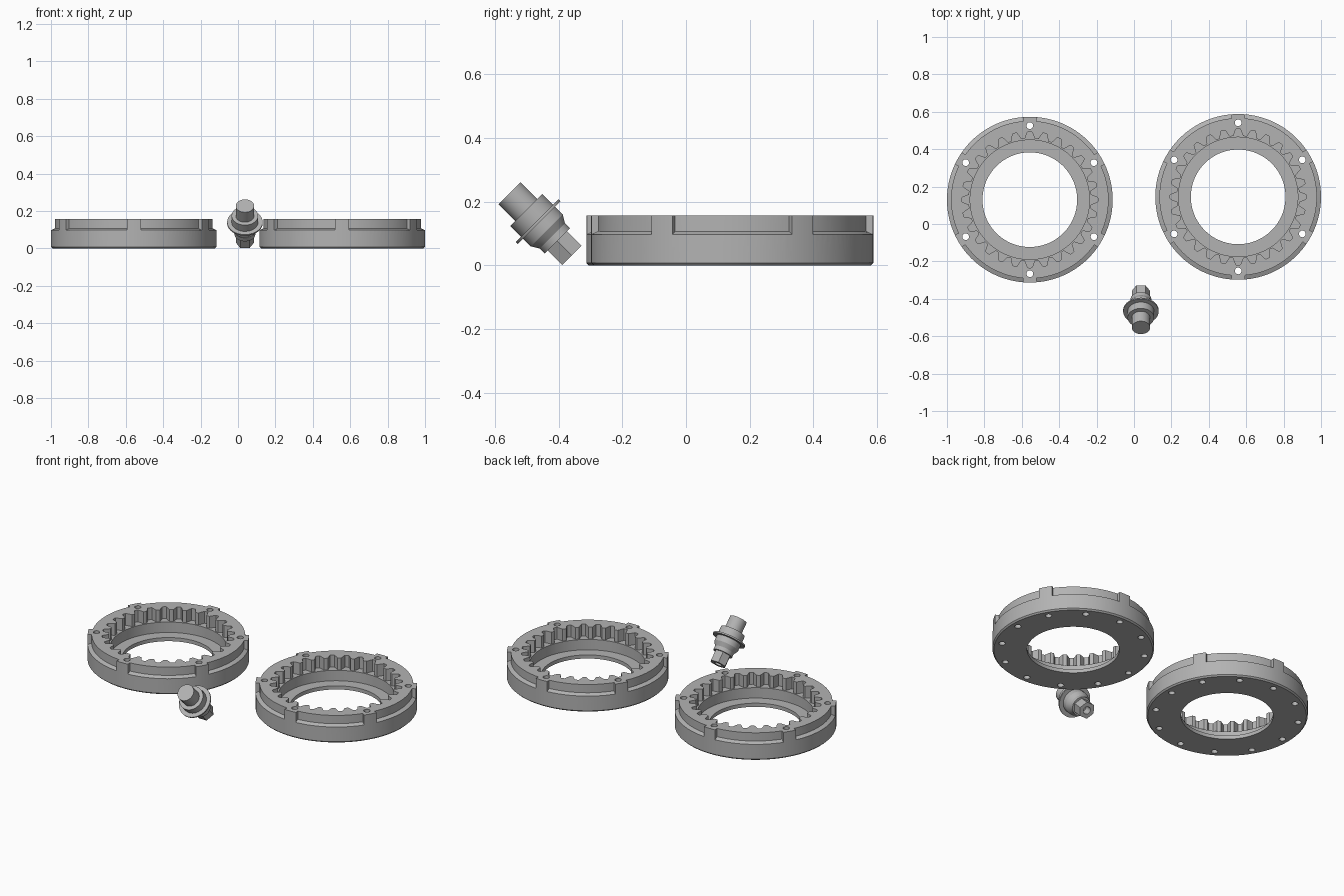
import bpy, bmesh, math
from mathutils import Matrix, Vector

if "Cube" in bpy.data.objects:
    bpy.data.objects.remove(bpy.data.objects["Cube"])

TAU = math.tau
steel = bpy.data.materials.new("satin_grey")
steel.diffuse_color = (0.45, 0.45, 0.45, 1)
steel.use_nodes = True
steel.node_tree.nodes["Principled BSDF"].inputs["Base Color"].default_value = steel.diffuse_color


def lathe(bm, prof, n, a0=0.0, a1=TAU, closed=True):
    """Sweep a profile of (radius, z) around z; arcs get end caps."""
    full = a1 - a0 > TAU - 1e-6
    rows = []
    for i in range(n if full else n + 1):
        a = a0 + (a1 - a0) * i / n
        rows.append([bm.verts.new((r * math.cos(a), r * math.sin(a), z)) for r, z in prof])
    m = len(prof)
    for i in range(n):
        p, q = rows[i], rows[(i + 1) % len(rows)]
        for j in range(m if closed else m - 1):
            k = (j + 1) % m
            bm.faces.new((p[j], q[j], q[k], p[k]))
    if not full:
        bm.faces.new(rows[0])
        bm.faces.new(rows[-1][::-1])
    return rows


def prism(bm, pts, z0, z1):
    """Extrude a flat outline between two heights."""
    lo = [bm.verts.new((x, y, z0)) for x, y in pts]
    hi = [bm.verts.new((x, y, z1)) for x, y in pts]
    bm.faces.new(lo[::-1])
    bm.faces.new(hi)
    for i in range(len(pts)):
        k = (i + 1) % len(pts)
        bm.faces.new((lo[i], lo[k], hi[k], hi[i]))


def circle(r, n, cx=0.0, cy=0.0):
    return [(cx + r * math.cos(TAU * i / n), cy + r * math.sin(TAU * i / n)) for i in range(n)]


def finish(bm, name):
    bmesh.ops.recalc_face_normals(bm, faces=bm.faces[:])
    me = bpy.data.meshes.new(name)
    bm.to_mesh(me)
    bm.free()
    me.materials.append(steel)
    ob = bpy.data.objects.new(name, me)
    bpy.context.collection.objects.link(ob)
    return ob


def cut_and_smooth(ob, cutter):
    cutter.hide_render = True
    cutter.hide_set(True)
    mod = ob.modifiers.new("cut", 'BOOLEAN')
    mod.object = cutter
    mod.solver = 'EXACT'
    bpy.ops.object.select_all(action='DESELECT')
    bpy.context.view_layer.objects.active = ob
    ob.select_set(True)
    bpy.ops.object.modifier_apply(modifier=mod.name)
    bpy.ops.object.shade_smooth_by_angle(angle=math.radians(30))
    bpy.data.objects.remove(cutter)


def ring(name, x, y):
    # Stepped ring with a floor lip around the bore
    bm = bmesh.new()
    lathe(bm, [(0.253, 0), (0.435, 0), (0.443, 0.008), (0.443, 0.157),
               (0.319, 0.157), (0.319, 0.022), (0.253, 0.022)], 128)
    body = finish(bm, name)

    bm = bmesh.new()
    # Six rim recesses, leaving tabs between them
    half_tab = 0.085
    for i in range(6):
        mid = i * TAU / 6
        w = TAU / 12 - half_tab
        lathe(bm, [(0.421, 0.107), (0.443, 0.097), (0.47, 0.097), (0.47, 0.2), (0.421, 0.2)],
              20, mid - w, mid + w)
    # Toothed pocket
    teeth, n = 28, 28 * 14
    pts = []
    for i in range(n):
        a = TAU * i / n
        r = 0.345 + 0.019 * max(-1, min(1, 1.5 * math.cos(teeth * a)))
        pts.append((r * math.cos(a), r * math.sin(a)))
    prism(bm, pts, 0.085, 0.2)
    # Through holes in the tabs, blind holes between them
    for i in range(12):
        a = i * TAU / 12
        prism(bm, circle(0.018, 20, 0.396 * math.cos(a), 0.396 * math.sin(a)),
              -0.05, 0.2 if i % 2 else 0.06)
    cut_and_smooth(body, finish(bm, "ring_cutter"))
    body.location = (x, y, 0)


ring("left_ring", -0.557, 0.130)
ring("right_ring", 0.557, 0.145)

# Tilted plug: round head, collar and thin flange, built along its axis
L = 0.277
bm = bmesh.new()
prof = [(0.049, 0), (0.049, 0.0745), (0.071, 0.0745), (0.071, 0.122), (0.095, 0.122),
        (0.095, 0.131), (0.071, 0.131), (0.071, 0.165), (0.056, 0.19), (0.056, 0.2125)]
rows = lathe(bm, [(r, L - t) for r, t in prof], 48, closed=False)
bm.faces.new([r[0] for r in rows])
bm.faces.new([r[-1] for r in rows])
plug = finish(bm, "plug_body")
bm = bmesh.new()
prism(bm, circle(0.049, 6), 0, L - 0.2)
shank = finish(bm, "hex_shank")
bm = bmesh.new()
prism(bm, circle(0.022, 24), -0.05, 0.05)
cut_and_smooth(shank, finish(bm, "socket_cutter"))
plug.select_set(True)
bpy.context.view_layer.objects.active = plug
bpy.ops.object.shade_smooth_by_angle(angle=math.radians(30))
tilt = Matrix.Translation(Vector((0.037, -0.358, 0.031))) @ Matrix.Rotation(math.radians(45), 4, 'X')
for ob in (plug, shank):
    ob.matrix_world = tilt
